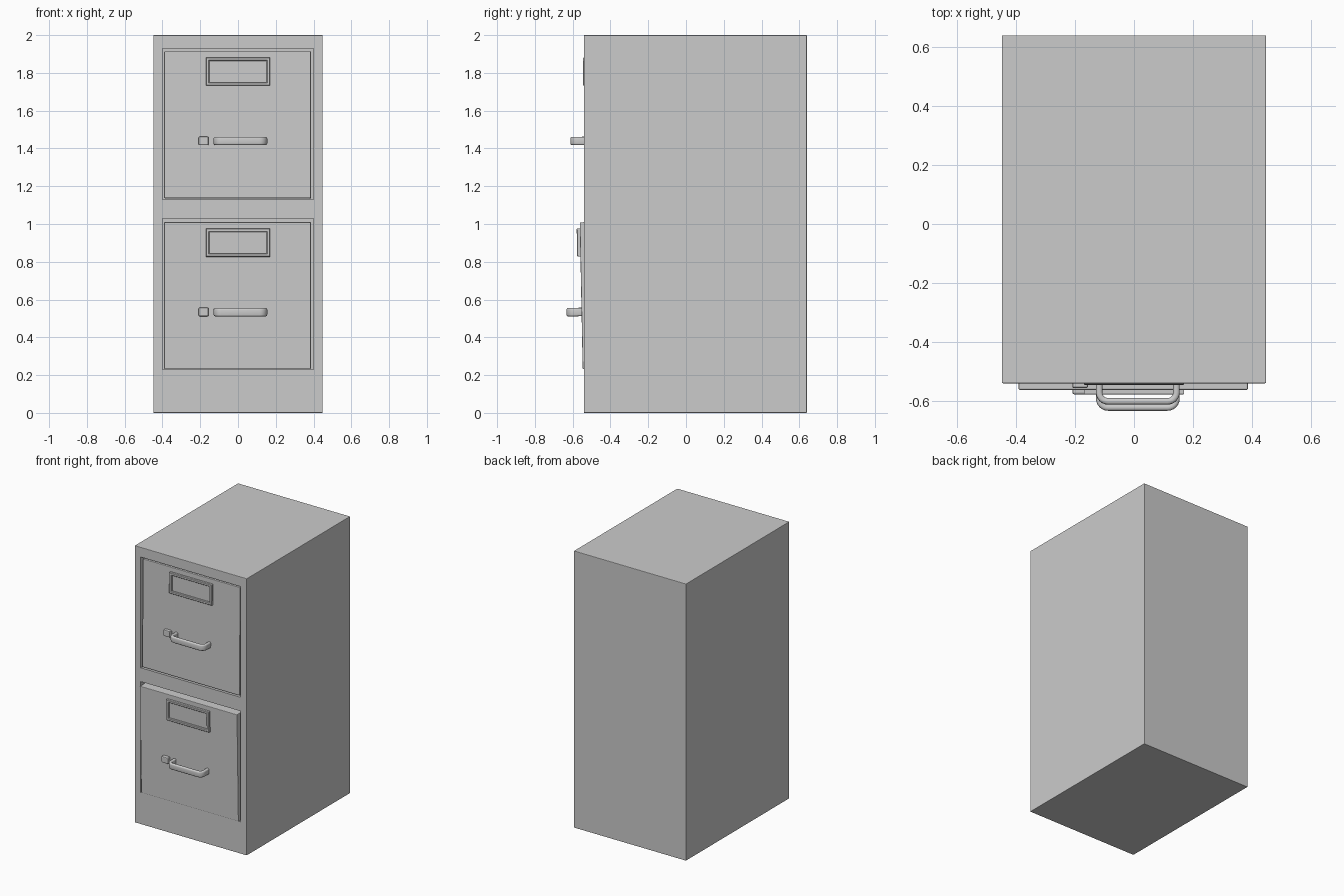
import bpy, bmesh, math
from mathutils import Matrix, Vector

if "Cube" in bpy.data.objects:
    bpy.data.objects.remove(bpy.data.objects["Cube"])


def add_object(name, bm, matrix=Matrix()):
    bmesh.ops.recalc_face_normals(bm, faces=bm.faces)
    mesh = bpy.data.meshes.new(name)
    bm.to_mesh(mesh)
    bm.free()
    ob = bpy.data.objects.new(name, mesh)
    bpy.context.collection.objects.link(ob)
    ob.matrix_world = matrix
    return ob


def box(name, lo, hi, matrix=Matrix(), bevel=0.0):
    bm = bmesh.new()
    bmesh.ops.create_cube(bm, size=1)
    lo, hi = Vector(lo), Vector(hi)
    for v in bm.verts:
        v.co = Vector(lo[i] + (v.co[i] + 0.5) * (hi[i] - lo[i]) for i in range(3))
    if bevel:
        bmesh.ops.bevel(bm, geom=bm.edges[:], offset=bevel, segments=2,
                        profile=0.5, affect='EDGES')
    return add_object(name, bm, matrix)


def label_frame(name, matrix):
    # Rectangular card holder with a recessed centre
    x, z0, z1, depth, rim = 0.17, 0.595, 0.745, 0.017, 0.018
    bm = bmesh.new()
    rings = []
    for y, inset in ((0.002, 0), (-depth + 0.003, 0), (-depth, 0.003),
                     (-depth, rim - 0.003), (-depth + 0.003, rim), (-0.004, rim)):
        rings.append([bm.verts.new((px, y, pz)) for px, pz in (
            (-x + inset, z0 + inset), (x - inset, z0 + inset),
            (x - inset, z1 - inset), (-x + inset, z1 - inset))])
    for a, b in zip(rings, rings[1:]):
        for i in range(4):
            j = (i + 1) % 4
            bm.faces.new((a[i], a[j], b[j], b[i]))
    bm.faces.new(rings[-1])
    bm.faces.new(rings[0])
    return add_object(name, bm, matrix)


def pull_handle(name, matrix):
    # Rounded bar swept along a U-shaped path in the horizontal plane
    x0, x1, front, r, steps = -0.118, 0.144, -0.069, 0.03, 6
    path = [(x0, 0.005, -1, 0)]
    for cx, start in ((x0 + r, math.pi), (x1 - r, 1.5 * math.pi)):
        for i in range(steps + 1):
            a = start + i * math.pi / 2 / steps
            n = (math.cos(a), math.sin(a))
            path.append((cx + r * n[0], front + r + r * n[1], *n))
    path.append((x1, 0.005, 1, 0))
    # Rounded rectangle cross-section
    half_w, half_h, c = 0.011, 0.022, 0.009
    section = []
    for q, (sx, sz) in enumerate(((1, 1), (-1, 1), (-1, -1), (1, -1))):
        for i in range(4):
            a = (q + i / 3) * math.pi / 2
            section.append((sx * (half_w - c) + c * math.cos(a),
                            sz * (half_h - c) + c * math.sin(a)))
    bm = bmesh.new()
    rings = [[bm.verts.new((x + nx * o, y + ny * o, 0.302 + h)) for o, h in section]
             for x, y, nx, ny in path]
    n = len(section)
    for a, b in zip(rings, rings[1:]):
        for i in range(n):
            j = (i + 1) % n
            bm.faces.new((a[i], a[j], b[j], b[i]))
    bm.faces.new(rings[0])
    bm.faces.new(rings[-1])
    ob = add_object(name, bm, matrix)
    bpy.context.view_layer.objects.active = ob
    ob.select_set(True)
    bpy.ops.object.shade_smooth_by_angle(angle=math.radians(40))
    ob.select_set(False)


# Cabinet shell with two drawer openings
cabinet = box("cabinet", (-0.448, -0.54, 0), (0.448, 0.64, 2), bevel=0.003)
for label, z0, z1 in (("upper", 1.13, 1.93), ("lower", 0.23, 1.03)):
    cutter = box(label + "_opening_cutter", (-0.4, -0.7, z0), (0.4, -0.44, z1))
    cutter.hide_render = True
    cutter.hide_viewport = True
    cutter.display_type = 'WIRE'
    mod = cabinet.modifiers.new(label + "_opening", 'BOOLEAN')
    mod.operation = 'DIFFERENCE'
    mod.object = cutter
    mod.solver = 'EXACT'

# Drawers, each tilted slightly about its lower edge; the lower one sits ajar
for label, y, z, tilt in (("upper", -0.536, 1.137, -0.012), ("lower", -0.547, 0.232, 0.02)):
    m = Matrix.Translation((0, y, z)) @ Matrix.Rotation(tilt, 4, 'X')
    box(label + "_drawer_front", (-0.391, 0, 0), (0.386, 0.085, 0.777), m, bevel=0.004)
    label_frame(label + "_label_frame", m)
    pull_handle(label + "_handle", m)
    box(label + "_latch", (-0.209, -0.024, 0.28), (-0.156, 0.01, 0.325), m, bevel=0.006)
